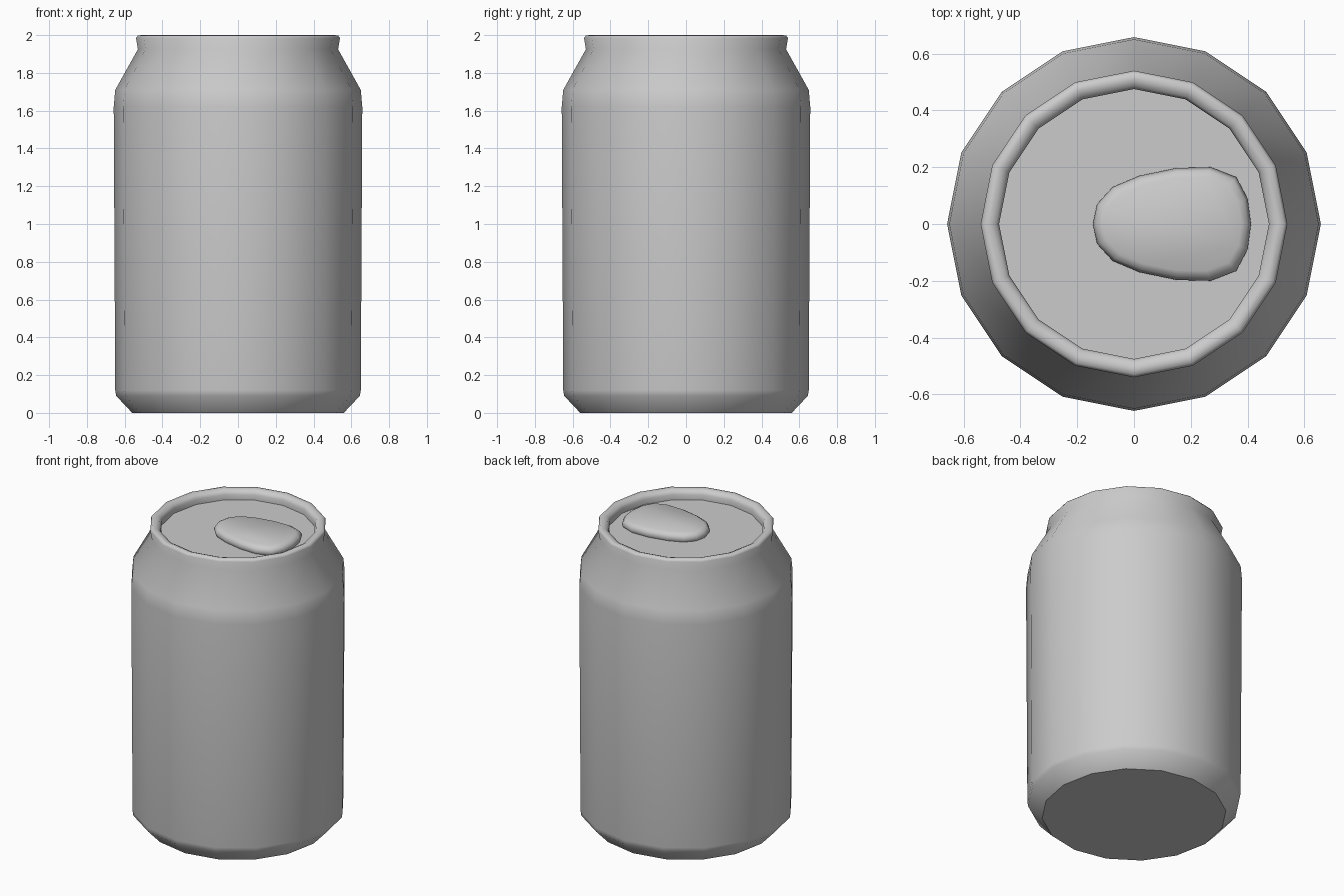
import bpy, bmesh, math

cube = bpy.data.objects.get("Cube")
if cube:
    bpy.data.objects.remove(cube)

SIDES = 16
LID_Z = 1.935

metal = bpy.data.materials.new("grey_metal")
metal.use_nodes = True
GREY = (0.6, 0.6, 0.6, 1)
metal.diffuse_color = GREY
metal.node_tree.nodes["Principled BSDF"].inputs["Base Color"].default_value = GREY


def circle(radius, z):
    angles = [math.tau * i / SIDES for i in range(SIDES)]
    return [(radius * math.cos(a), radius * math.sin(a), z) for a in angles]


def loft(name, rings, cap_start=False, cap_end=False, smooth=True):
    """Skin a stack of equal rings, with optional end caps."""
    bm = bmesh.new()
    loops = [[bm.verts.new(p) for p in ring] for ring in rings]
    for low, high in zip(loops, loops[1:]):
        for i in range(len(low)):
            j = (i + 1) % len(low)
            bm.faces.new((low[i], low[j], high[j], high[i]))
    if cap_start:
        bm.faces.new(loops[0][::-1])
    if cap_end:
        bm.faces.new(loops[-1])
    for f in bm.faces:
        f.smooth = smooth
    mesh = bpy.data.meshes.new(name)
    bm.to_mesh(mesh)
    bm.free()
    mesh.materials.append(metal)
    obj = bpy.data.objects.new(name, mesh)
    bpy.context.collection.objects.link(obj)
    return obj


# Can wall: base chamfer, side, shoulder, neck and rolled rim (radius, height)
profile = [(0.56, 0), (0.645, 0.09), (0.65, 0.12), (0.658, 1.62), (0.65, 1.71),
           (0.53, 1.925), (0.54, 1.985), (0.53, 1.998), (0.508, 2.0),
           (0.485, 1.99), (0.475, 1.97), (0.475, LID_Z)]
loft("can_wall", [circle(r, z) for r, z in profile])

# Flat end panels
loft("base_panel", [circle(0.56, 0)], cap_start=True, smooth=False)
loft("lid_panel", [circle(0.475, LID_Z)], cap_end=True, smooth=False)

# Egg-shaped pull tab: half outline mirrored across y, then stacked inwards
half = [(0.412, 0), (0.4, 0.09), (0.36, 0.165), (0.27, 0.2), (0.15, 0.197),
        (0.02, 0.17), (-0.075, 0.13), (-0.13, 0.07), (-0.145, 0)]
outline = half + [(x, -y) for x, y in half[-2:0:-1]]
CENTRE = 0.14


def tab_ring(inset, z):
    sx, sy = 1 - inset / 0.28, 1 - inset / 0.2
    return [(CENTRE + (x - CENTRE) * sx, y * sy, z) for x, y in outline]


loft("pull_tab", [tab_ring(0.01, LID_Z), tab_ring(0, LID_Z + 0.02),
                  tab_ring(0.012, LID_Z + 0.042), tab_ring(0.035, LID_Z + 0.055)],
     cap_end=True)
